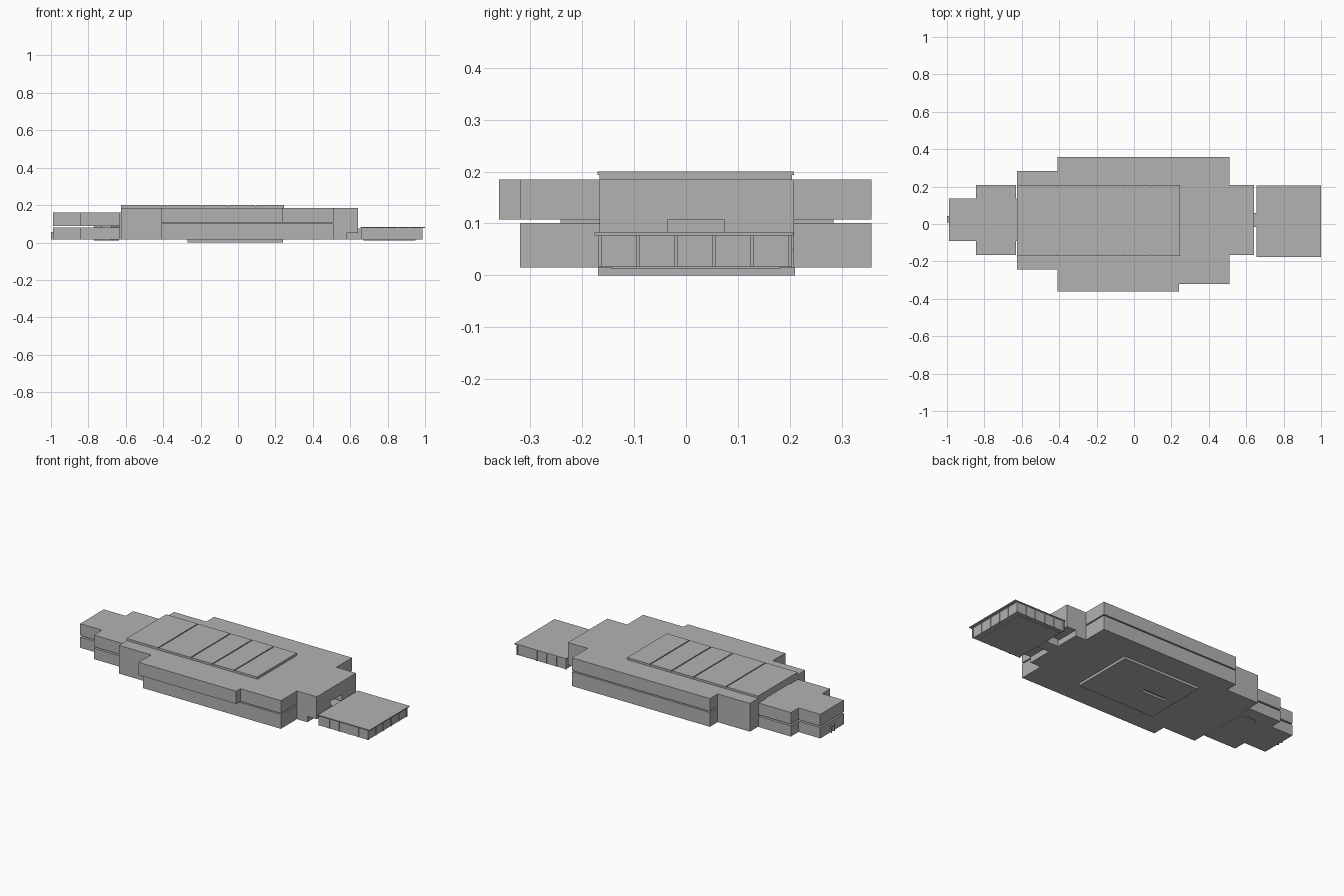
import bpy
import bmesh

cube = bpy.data.objects.get("Cube")
if cube:
    bpy.data.objects.remove(cube, do_unlink=True)

grey = bpy.data.materials.new("plain grey")
grey.use_nodes = True
tone = (0.45, 0.45, 0.45, 1)
grey.diffuse_color = tone
grey.node_tree.nodes["Principled BSDF"].inputs["Base Color"].default_value = tone


def prism(name, plan, z0, z1):
    """Extrude a plan outline between two heights."""
    bm = bmesh.new()
    face = bm.faces.new([bm.verts.new((x, y, z0)) for x, y in plan])
    top = bmesh.ops.extrude_face_region(bm, geom=[face])["geom"]
    for v in top:
        if isinstance(v, bmesh.types.BMVert):
            v.co.z = z1
    bmesh.ops.recalc_face_normals(bm, faces=bm.faces)
    mesh = bpy.data.meshes.new(name)
    bm.to_mesh(mesh)
    bm.free()
    mesh.materials.append(grey)
    obj = bpy.data.objects.new(name, mesh)
    bpy.context.collection.objects.link(obj)
    return obj


def box(name, x0, x1, y0, y1, z0, z1):
    return prism(name, [(x0, y0), (x1, y0), (x1, y1), (x0, y1)], z0, z1)


def cut(obj, cutter):
    cutter.hide_render = True
    cutter.hide_set(True)
    cutter.display_type = 'WIRE'
    mod = obj.modifiers.new("opening", 'BOOLEAN')
    mod.operation = 'DIFFERENCE'
    mod.solver = 'EXACT'
    mod.object = cutter


# Shared levels and side lines of the central hall
BASE, EAVE = 0.015, 0.185
FRONT, BACK = -0.167, 0.208

# Central hall with stepped wings
core = box("central_core", -0.62, 0.58, FRONT, BACK, BASE, EAVE)
box("cross_hall", -0.625, -0.41, -0.242, 0.284, BASE, EAVE)
box("lower_gallery", -0.41, 0.51, -0.32, 0.358, BASE, 0.101)
prism("upper_gallery", [(-0.41, -0.36), (0.24, -0.36), (0.24, -0.32),
                        (0.51, -0.32), (0.51, 0.358), (-0.41, 0.358)], 0.108, EAVE)

# Overhanging entrance end with an opening
end = box("entrance_end", 0.58, 0.642, FRONT, BACK, 0.05, EAVE)
cut(end, box("entrance_cutter", 0.582, 0.7, -0.036, 0.074, 0.04, 0.108))

# Roof panels separated by narrow joints
joints = [-0.625, -0.412, -0.195, -0.05, 0.095, 0.247]
for i, (a, b) in enumerate(zip(joints, joints[1:])):
    box(f"roof_panel_{i + 1}", a + 0.003 * (i > 0), b - 0.003 * (i < 4),
        -0.171, BACK, 0.193, 0.2)
box("roof_curb", -0.625, 0.247, FRONT, 0.204, EAVE, 0.194)

# Two storeys of the stepped left wing
wing = [(-0.99, -0.09), (-0.845, -0.09), (-0.845, FRONT), (-0.63, FRONT),
        (-0.63, BACK), (-0.845, BACK), (-0.845, 0.135), (-0.99, 0.135)]
prism("lower_wing", wing, BASE, 0.08)
prism("upper_wing", wing, 0.089, 0.16)
c = 0.04
x0, x1, y0, y1 = -0.77, -0.635, -0.09, 0.135
prism("wing_stair_core", [(x0 + c, y0), (x1 - c, y0), (x1, y0 + c), (x1, y1 - c),
                          (x1 - c, y1), (x0 + c, y1), (x0, y1 - c), (x0, y0 + c)],
      0.012, 0.09)
box("wing_link", -0.635, -0.61, -0.09, 0.135, BASE, 0.16)

# Side door frame at the far left
for name, a, b in (("front", 0.008, 0.013), ("back", 0.037, 0.042)):
    box(f"door_{name}_jamb", -1.0, -0.99, a, b, BASE, 0.055)
box("door_lintel", -1.0, -0.99, 0.008, 0.042, 0.05, 0.055)

# Sunken footing with a narrow pit
footing = box("footing", -0.27, 0.24, -0.17, 0.21, 0, BASE)
cut(footing, box("pit_cutter", -0.21, -0.05, 0, 0.022, -0.01, 0.012))

# Pavilion with walls, mullions and a thin flat roof
px0, px1, py0, py1 = 0.66, 0.983, -0.165, 0.201
box("pavilion_walls", px0, px1, py0, py1, 0.016, 0.078)
box("pavilion_roof", 0.655, 1.0, -0.176, 0.207, 0.077, 0.083)
box("pavilion_base", px0 + 0.01, 0.95, py0 + 0.02, py1 - 0.02, 0.012, 0.017)
t, count = 0.0035, 5
for i in range(count + 1):
    y = py0 + (py1 - py0) * i / count
    x = px0 + (px1 - px0) * i / count
    box(f"end_mullion_{i + 1}", px1 - t, px1 + t, y - t, y + t, 0.016, 0.078)
    for side, y in (("front", py0), ("back", py1)):
        box(f"{side}_mullion_{i + 1}", x - t, x + t, y - t, y + t, 0.016, 0.078)

# Passage joining the hall and the pavilion
box("passage", 0.575, 0.665, -0.015, 0.06, BASE, 0.075)
